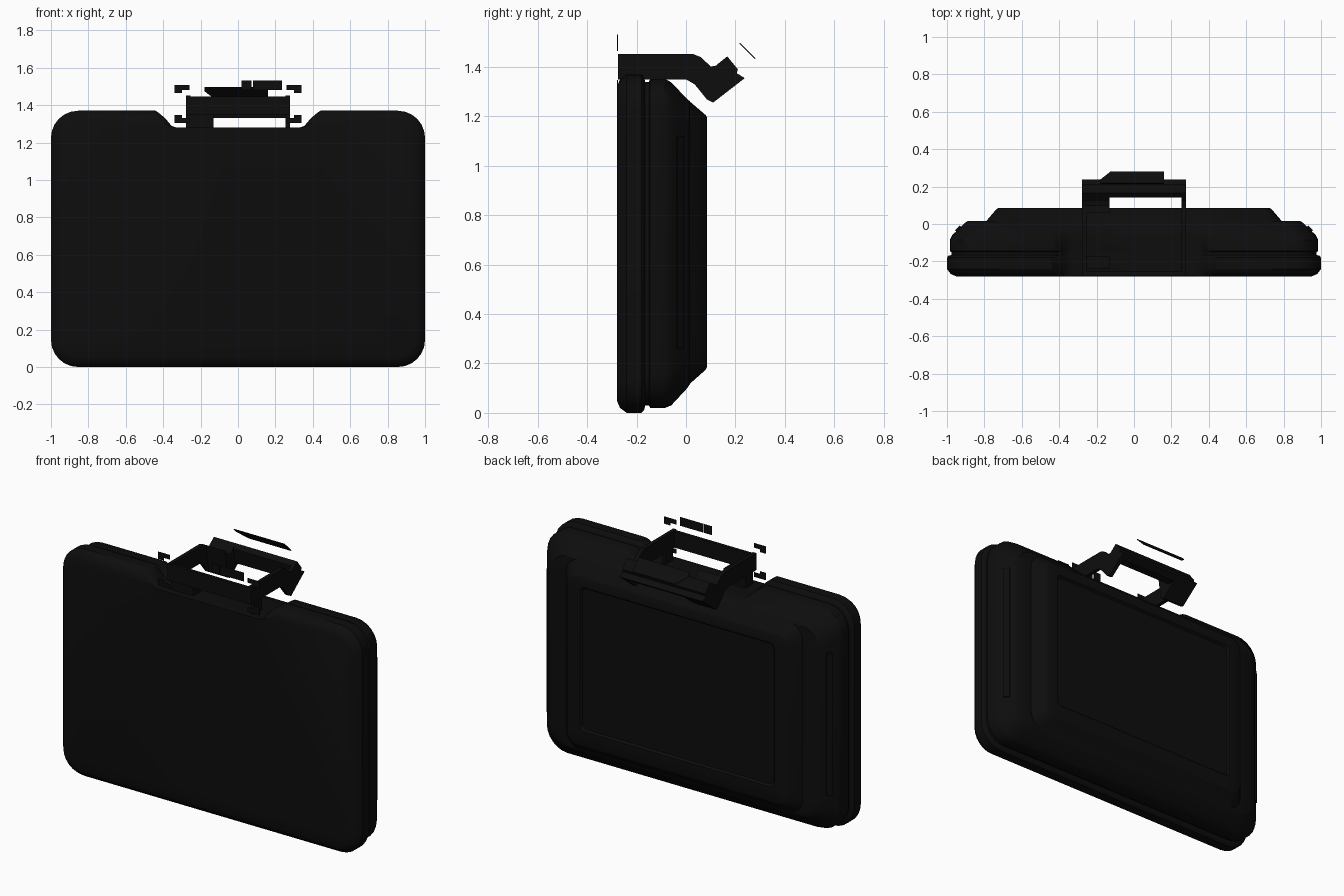
import bpy, bmesh, math
from mathutils import Matrix

if "Cube" in bpy.data.objects:
    bpy.data.objects.remove(bpy.data.objects["Cube"])

black = bpy.data.materials.new("matte_black")
black.diffuse_color = (0.004, 0.004, 0.004, 1)
black.use_nodes = True
black.node_tree.nodes["Principled BSDF"].inputs["Base Color"].default_value = black.diffuse_color


def finish(name, bm, smooth=None):
    bmesh.ops.recalc_face_normals(bm, faces=bm.faces[:])
    me = bpy.data.meshes.new(name)
    bm.to_mesh(me)
    bm.free()
    me.materials.append(black)
    ob = bpy.data.objects.new(name, me)
    bpy.context.collection.objects.link(ob)
    if smooth:
        bpy.ops.object.select_all(action='DESELECT')
        ob.select_set(True)
        bpy.context.view_layer.objects.active = ob
        bpy.ops.object.shade_smooth_by_angle(angle=math.radians(smooth))
    return ob


def prism(name, pts, place, a, b):
    """Extrude a 2D outline between depths a and b; place maps (u, v, depth) to 3D."""
    bm = bmesh.new()
    r0 = [bm.verts.new(place(u, v, a)) for u, v in pts]
    r1 = [bm.verts.new(place(u, v, b)) for u, v in pts]
    bm.faces.new(r0)
    bm.faces.new(r1)
    n = len(pts)
    for i in range(n):
        j = (i + 1) % n
        bm.faces.new((r0[i], r0[j], r1[j], r1[i]))
    return finish(name, bm)


def along_x(u, v, d):
    return (d, u, v)


def along_y(u, v, d):
    return (u, d, v)


def box(name, x0, x1, y0, y1, z0, z1):
    return prism(name, [(x0, z0), (x1, z0), (x1, z1), (x0, z1)], along_y, y0, y1)


# Case outline: rounded rectangle with a handle notch in the top edge
def outline(hw, z0, z1, r):
    pts = []
    corners = [(hw - r, z0 + r, -90), (hw - r, z1 - r, 0),
               (-hw + r, z1 - r, 90), (-hw + r, z0 + r, 180)]
    for k, (cx, cz, a0) in enumerate(corners):
        for i in range(7):
            a = math.radians(a0 + 15 * i)
            pts.append((cx + r * math.cos(a), cz + r * math.sin(a)))
        if k == 1:
            nz = min(1.28, z1)
            mid = (z1 + nz) / 2
            top = [(0.44, z1), (0.415, z1 * 0.8 + nz * 0.2), (0.385, mid),
                   (0.355, z1 * 0.1 + nz * 0.9), (0.33, nz)]
            pts += top + [(-x, z) for x, z in reversed(top)]
    return pts


# Case shell lofted from front to back: (y, half width, bottom, top, radius)
layers = [
    (-0.28, 0.95, 0.05, 1.32, 0.10), (-0.267, 0.98, 0.02, 1.35, 0.125),
    (-0.24, 1.0, 0.0, 1.37, 0.145), (-0.18, 1.0, 0.0, 1.37, 0.145),
    (-0.17, 0.992, 0.01, 1.36, 0.14), (-0.165, 0.975, 0.03, 1.34, 0.13),
    (-0.15, 0.975, 0.03, 1.34, 0.13), (-0.145, 0.985, 0.02, 1.352, 0.14),
    (-0.085, 0.985, 0.02, 1.352, 0.14), (-0.06, 0.972, 0.03, 1.338, 0.14),
    (0.005, 0.905, 0.1, 1.27, 0.12), (0.015, 0.89, 0.115, 1.262, 0.11),
    (0.016, 0.79, 0.118, 1.26, 0.09), (0.08, 0.735, 0.175, 1.205, 0.06),
    (0.085, 0.725, 0.185, 1.195, 0.06), (0.085, 0.65, 0.27, 1.14, 0.03),
    (0.073, 0.64, 0.28, 1.13, 0.03),
]
bm = bmesh.new()
rings = [[bm.verts.new((x, y, z)) for x, z in outline(hw, z0, z1, r)]
         for y, hw, z0, z1, r in layers]
for a, b in zip(rings, rings[1:]):
    n = len(a)
    for i in range(n):
        j = (i + 1) % n
        bm.faces.new((a[i], a[j], b[j], b[i]))
bm.faces.new(rings[0])
bm.faces.new(rings[-1])
finish("case_shell", bm, 35)

# Side ribs lying on the rear chamfers
for s, side in ((1, "right"), (-1, "left")):
    bm = bmesh.new()
    bmesh.ops.create_cube(bm, size=1, matrix=Matrix.Translation((s * 0.938, -0.027, 0.69))
                          @ Matrix.Rotation(-s * math.radians(45), 4, 'Z')
                          @ Matrix.Diagonal((0.035, 0.016, 0.86, 1)))
    finish("side_rib_" + side, bm)

# Handle arms: cranked strap profile, seen from the side as (y, z)
arm = [(-0.275, 1.35), (-0.275, 1.452), (0.03, 1.452), (0.06, 1.44), (0.1, 1.402),
       (0.12, 1.405), (0.167, 1.443), (0.21, 1.39), (0.205, 1.375), (0.238, 1.355),
       (0.11, 1.256), (0.085, 1.268), (0.035, 1.33), (0.0, 1.35)]
for s, side in ((1, "right"), (-1, "left")):
    prism("handle_arm_" + side, arm, along_x, s * 0.255, s * 0.278)
    # foot linking each arm to the notch floor
    box("handle_foot_" + side, min(s * 0.255, s * 0.278), max(s * 0.255, s * 0.278),
        -0.24, -0.17, 1.265, 1.36)

# Wide crank block on the left, grip and front crossbar
prism("crank_block", [p for p in arm if p[0] > 0.05], along_x, -0.275, -0.13)
grip = [(0.142, 1.42), (0.167, 1.443), (0.21, 1.39), (0.205, 1.375), (0.238, 1.355),
        (0.205, 1.33), (0.155, 1.33)]
prism("grip", grip, along_x, -0.27, 0.27)
box("front_crossbar", -0.275, 0.275, -0.275, -0.255, 1.35, 1.447)
box("left_latch", -0.275, -0.13, -0.24, -0.17, 1.265, 1.36)

# Thin tilted label plate floating over the grip
prism("label_plate", [(-0.18, 1.495), (0.16, 1.495), (0.16, 1.432), (-0.125, 1.432), (-0.18, 1.475)],
      lambda u, v, d: (u, 0.215 + (1.495 - v) + d, v + d), 0.0, 0.003)

# Floating corner brackets and marker strips
for s, side in ((1, "right"), (-1, "left")):
    for z, v, place in ((1.507, -1, "upper"), (1.304, 1, "lower")):
        pts = [(0.34, 0), (0.26, 0), (0.26, 0.027), (0.3, 0.027), (0.3, 0.043), (0.34, 0.043)]
        prism(f"bracket_{place}_{side}", [(s * x, z + v * h) for x, h in pts],
              along_y, -0.279, -0.276)
box("marker_short", 0.02, 0.072, -0.279, -0.276, 1.48, 1.532)
box("marker_long", 0.08, 0.235, -0.279, -0.276, 1.48, 1.532)
